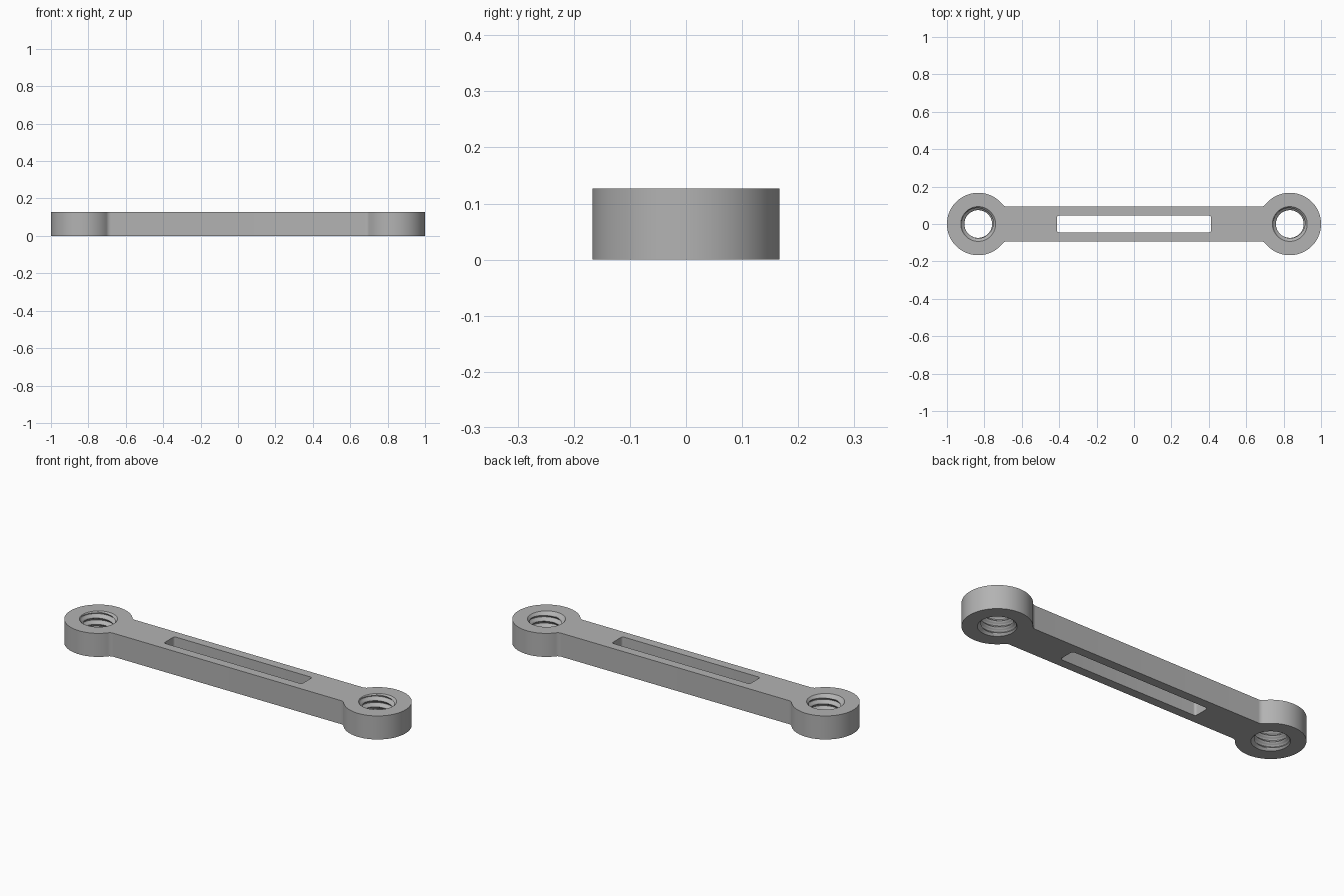
import bpy, bmesh
from math import pi, sin, cos, sqrt, atan2, tau
from mathutils import Vector

cube = bpy.data.objects.get("Cube")
if cube:
    bpy.data.objects.remove(cube)

HEIGHT = 0.127
EYE_X, EYE_R = 0.833, 0.167          # rounded ends
BAR_HALF, FILLET = 0.0935, 0.03      # straight bar and its blend
SLOT_X, SLOT_Y, SLOT_R = 0.412, 0.045, 0.012
ROOT_R, CREST_R, MOUTH_R = 0.09, 0.074, 0.093
PITCH, STEPS, SIDES = 0.034, 8, 72   # thread


def arc(x, y, r, start, end, n):
    angles = [start + (end - start) * i / n for i in range(n + 1)]
    return [Vector((x + r * cos(a), y + r * sin(a), 0)) for a in angles]


def circle(x, r):
    return arc(x, 0, r, 0, tau, SIDES)[:-1]


def bar_outline():
    # One end with its two fillets, then the same turned half round
    fy = BAR_HALF + FILLET
    dx = sqrt((EYE_R + FILLET) ** 2 - fy ** 2)
    a = atan2(fy, -dx) if dx < 0 else pi - atan2(fy, dx)
    lower = arc(EYE_X - dx, -fy, FILLET, pi / 2, pi - a, 8)
    eye = arc(EYE_X, 0, EYE_R, -a, a, 64)
    upper = [Vector((p.x, -p.y, 0)) for p in reversed(lower)]
    half = lower[:-1] + eye + upper[1:]
    return half + [-p for p in half]


def slot_outline():
    x, y = SLOT_X - SLOT_R, SLOT_Y - SLOT_R
    corners = [(x, y), (-x, y), (-x, -y), (x, -y)]
    return [p for i, (cx, cy) in enumerate(corners)
            for p in arc(cx, cy, SLOT_R, i * pi / 2, (i + 1) * pi / 2, 6)]


def add_caps(bm, loops, z):
    edges = []
    for loop in loops:
        vs = [bm.verts.new((p.x, p.y, z)) for p in loop]
        edges += [bm.edges.new((v, vs[i - 1])) for i, v in enumerate(vs)]
    bmesh.ops.triangle_fill(bm, use_beauty=True, edges=edges, normal=(0, 0, 1))


def add_wall(bm, loop):
    low = [bm.verts.new(p) for p in loop]
    high = [bm.verts.new((p.x, p.y, HEIGHT)) for p in loop]
    for i in range(len(loop)):
        bm.faces.new((low[i - 1], low[i], high[i], high[i - 1]))


def add_thread(bm, x):
    # Helical rows clamped to the plate, widened into a chamfer at each mouth
    rows = int(HEIGHT / PITCH + 3) * STEPS
    columns = []
    for i in range(SIDES + 1):
        column = []
        for k in range(rows):
            z = PITCH * (k / STEPS + i / SIDES - 1)
            z = min(max(z, 0), HEIGHT)
            wave = abs((k % STEPS) / STEPS * 2 - 1)
            flank = min(max(wave * 1.5 - 0.25, 0), 1)
            r = CREST_R + (ROOT_R - CREST_R) * flank
            r = max(r, MOUTH_R - min(z, HEIGHT - z))
            a = tau * i / SIDES
            column.append(bm.verts.new((x + r * cos(a), r * sin(a), z)))
        columns.append(column)
    for c, d in zip(columns, columns[1:]):
        for k in range(rows - 1):
            if max(v.co.z for v in (c[k], c[k + 1], d[k], d[k + 1])) > 0 \
                    and min(v.co.z for v in (c[k], d[k])) < HEIGHT:
                bm.faces.new((c[k], c[k + 1], d[k + 1], d[k]))


# Link bar with slot and two threaded eyes
bm = bmesh.new()
outline, slot = bar_outline(), slot_outline()
holes = [circle(x, MOUTH_R) for x in (-EYE_X, EYE_X)]
for z in (0, HEIGHT):
    add_caps(bm, [outline, slot] + holes, z)
for loop in (outline, slot):
    add_wall(bm, loop)
for x in (-EYE_X, EYE_X):
    add_thread(bm, x)
bmesh.ops.remove_doubles(bm, verts=bm.verts[:], dist=0.00005)
loose = [v for v in bm.verts if not v.link_faces]
bmesh.ops.delete(bm, geom=loose, context='VERTS')
bmesh.ops.recalc_face_normals(bm, faces=bm.faces[:])
mesh = bpy.data.meshes.new("threaded_link_bar")
bm.to_mesh(mesh)
bm.free()

link = bpy.data.objects.new("threaded_link_bar", mesh)
bpy.context.collection.objects.link(link)

# Plain grey
grey = bpy.data.materials.new("plain grey")
grey.use_nodes = True
colour = (0.45, 0.45, 0.45, 1)
grey.diffuse_color = colour
grey.node_tree.nodes["Principled BSDF"].inputs["Base Color"].default_value = colour
mesh.materials.append(grey)

bpy.ops.object.select_all(action='DESELECT')
link.select_set(True)
bpy.context.view_layer.objects.active = link
bpy.ops.object.shade_smooth_by_angle(angle=pi / 6)
